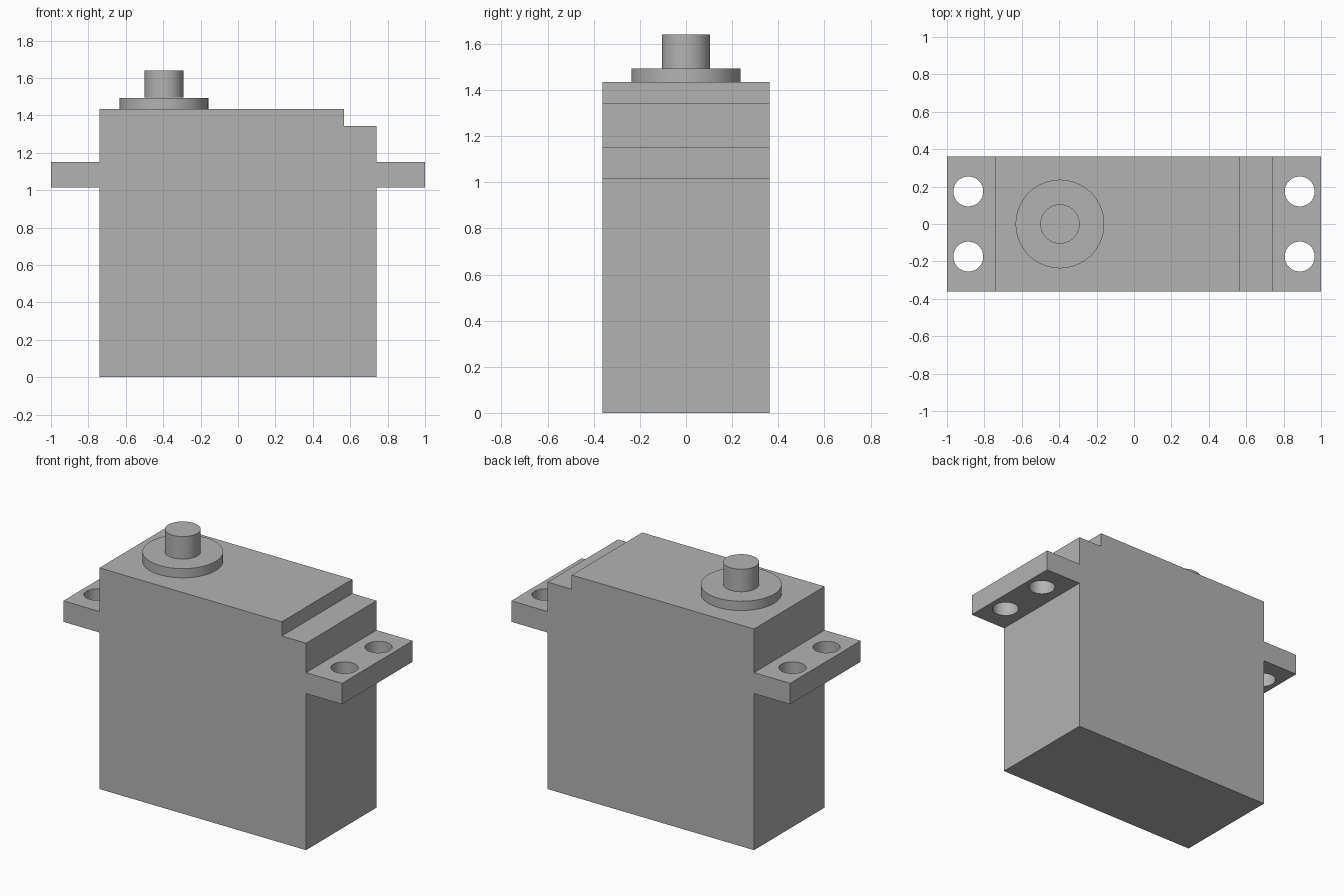
import bpy, bmesh
from math import radians

cube = bpy.data.objects.get("Cube")
if cube:
    bpy.data.objects.remove(cube, do_unlink=True)

# One grey plastic for everything
GREY = (0.45, 0.45, 0.45, 1.0)
grey = bpy.data.materials.new("grey plastic")
grey.use_nodes = True
grey.diffuse_color = GREY
grey.node_tree.nodes["Principled BSDF"].inputs["Base Color"].default_value = GREY

HALF_DEPTH = 0.361


def prism(name, profile, half_depth):
    """Extrude an x-z outline along y."""
    bm = bmesh.new()
    face = bm.faces.new([bm.verts.new((x, -half_depth, z)) for x, z in profile])
    side = bmesh.ops.extrude_face_region(bm, geom=[face])["geom"]
    moved = [v for v in side if isinstance(v, bmesh.types.BMVert)]
    bmesh.ops.translate(bm, verts=moved, vec=(0, 2 * half_depth, 0))
    bmesh.ops.recalc_face_normals(bm, faces=bm.faces)
    mesh = bpy.data.meshes.new(name)
    bm.to_mesh(mesh)
    bm.free()
    mesh.materials.append(grey)
    obj = bpy.data.objects.new(name, mesh)
    bpy.context.collection.objects.link(obj)
    return obj


def cylinder(name, x, y, radius, z0, z1):
    bpy.ops.mesh.primitive_cylinder_add(
        vertices=64, radius=radius, depth=z1 - z0, location=(x, y, (z0 + z1) / 2))
    obj = bpy.context.object
    obj.name = name
    obj.data.materials.append(grey)
    return obj


def smooth(obj):
    bpy.ops.object.select_all(action="DESELECT")
    obj.select_set(True)
    bpy.context.view_layer.objects.active = obj
    bpy.ops.object.shade_smooth_by_angle(angle=radians(30))


# Case with stepped lid and a mounting ear at each end
EAR_LOW, EAR_HIGH = 1.015, 1.151
case = prism("case", [
    (-0.741, 0), (0.741, 0),
    (0.741, EAR_LOW), (1, EAR_LOW), (1, EAR_HIGH), (0.741, EAR_HIGH),
    (0.741, 1.342), (0.567, 1.342), (0.567, 1.434), (-0.741, 1.434),
    (-0.741, EAR_HIGH), (-1, EAR_HIGH), (-1, EAR_LOW), (-0.741, EAR_LOW),
], HALF_DEPTH)

# Screw holes through the ears
for sx in (-1, 1):
    for sy in (-1, 1):
        cutter = cylinder("hole_cutter", sx * 0.886, sy * 0.174, 0.08, 0.95, 1.2)
        cutter.hide_render = True
        cut = case.modifiers.new("screw_hole", "BOOLEAN")
        cut.operation = "DIFFERENCE"
        cut.solver = "EXACT"
        cut.object = cutter
        bpy.context.view_layer.objects.active = case
        bpy.ops.object.modifier_apply(modifier=cut.name)
        bpy.data.objects.remove(cutter, do_unlink=True)
smooth(case)

# Output collar and shaft
SHAFT_X = -0.396
smooth(cylinder("shaft_collar", SHAFT_X, 0, 0.237, 1.434, 1.494))
smooth(cylinder("output_shaft", SHAFT_X, 0, 0.105, 1.494, 1.64))
